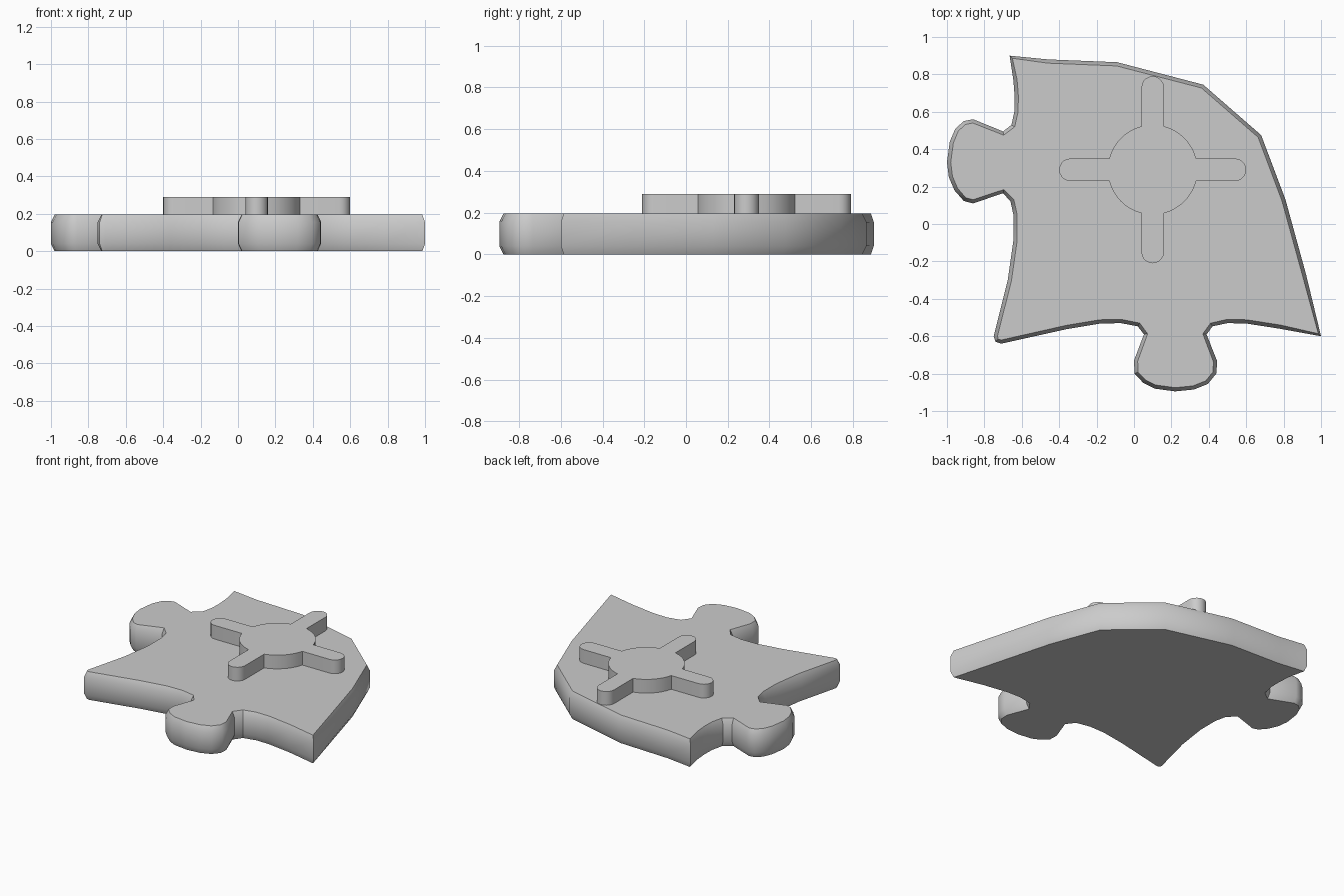
import bpy, bmesh, math
from mathutils import Vector

if "Cube" in bpy.data.objects:
    bpy.data.objects.remove(bpy.data.objects["Cube"])

grey = bpy.data.materials.new("plain grey")
grey.diffuse_color = (0.6, 0.6, 0.6, 1)
grey.use_nodes = True
grey.node_tree.nodes["Principled BSDF"].inputs["Base Color"].default_value = grey.diffuse_color


def inset(points, amount):
    """Move each point of a counter-clockwise outline inward."""
    out = []
    for i, p in enumerate(points):
        a = (p - points[i - 1]).normalized()
        b = (points[(i + 1) % len(points)] - p).normalized()
        n = (Vector((-a.y, a.x)) + Vector((-b.y, b.x))).normalized()
        out.append(p + n * amount)
    return out


def loft(name, layers):
    """Closed solid through stacked (outline, height) layers."""
    bm = bmesh.new()
    rings = [[bm.verts.new((p.x, p.y, z)) for p in pts] for pts, z in layers]
    for low, high in zip(rings, rings[1:]):
        for i in range(len(low)):
            j = (i + 1) % len(low)
            bm.faces.new((low[i], low[j], high[j], high[i]))
    bm.faces.new(rings[0][::-1])
    bm.faces.new(rings[-1])
    bmesh.ops.recalc_face_normals(bm, faces=bm.faces)
    mesh = bpy.data.meshes.new(name)
    bm.to_mesh(mesh)
    bm.free()
    mesh.materials.append(grey)
    obj = bpy.data.objects.new(name, mesh)
    bpy.context.collection.objects.link(obj)
    bpy.ops.object.select_all(action='DESELECT')
    obj.select_set(True)
    bpy.context.view_layer.objects.active = obj
    bpy.ops.object.shade_smooth_by_angle(angle=math.radians(32))
    return obj


# Outline pieces, counter-clockwise
outer_curve = [(1, -.6), (.92, -.27), (.81, .13), (.68, .475), (.37, .745),
               (-.09, .865), (-.46, .88), (-.665, .9)]
left_upper = [(-.645, .77), (-.638, .68), (-.64, .6), (-.655, .53), (-.70, .495)]
left_tab = [(-.86, .56), (-.91, .55), (-.955, .51), (-.985, .44), (-1, .33),
            (-.99, .25), (-.96, .18), (-.91, .123), (-.86, .11)]
left_lower = [(-.70, .165), (-.66, .12), (-.645, .05), (-.645, -.09),
              (-.675, -.3), (-.75, -.6)]
front_left = [(-.74, -.63), (-.71, -.64), (-.36, -.562), (-.18, -.532),
              (-.07, -.53), (.02, -.547), (.053, -.59)]
front_tab = [(0, -.73), (.003, -.8), (.05, -.85), (.11, -.88), (.22, -.895),
             (.32, -.885), (.395, -.855), (.44, -.8), (.445, -.735)]
front_right = [(.388, -.59), (.42, -.547), (.5, -.53), (.6, -.532), (.78, -.56)]

# Puzzle plate with chamfered rims
outline = [Vector(p) for p in outer_curve + left_upper + left_tab + left_lower
           + front_left + front_tab + front_right]
rim = inset(outline, .02)
loft("puzzle_plate", [(rim, 0), (outline, .04), (outline, .155), (rim, .195)])

# Raised hub with four round-ended arms
centre, hub_r, half_w, reach = Vector((.1, .29)), .24, .06, .5
start = math.asin(half_w / hub_r)
emblem = []
for k in range(4):
    turn = k * math.pi / 2
    arm_dir = Vector((math.cos(turn), math.sin(turn)))
    for i in range(11):
        a = turn - math.pi / 2 + math.pi * i / 10
        emblem.append(centre + arm_dir * (reach - half_w)
                      + Vector((math.cos(a), math.sin(a))) * half_w)
    for i in range(9):
        a = turn + start + (math.pi / 2 - 2 * start) * i / 8
        emblem.append(centre + Vector((math.cos(a), math.sin(a))) * hub_r)
loft("raised_cross", [(emblem, .19), (emblem, .29)])
